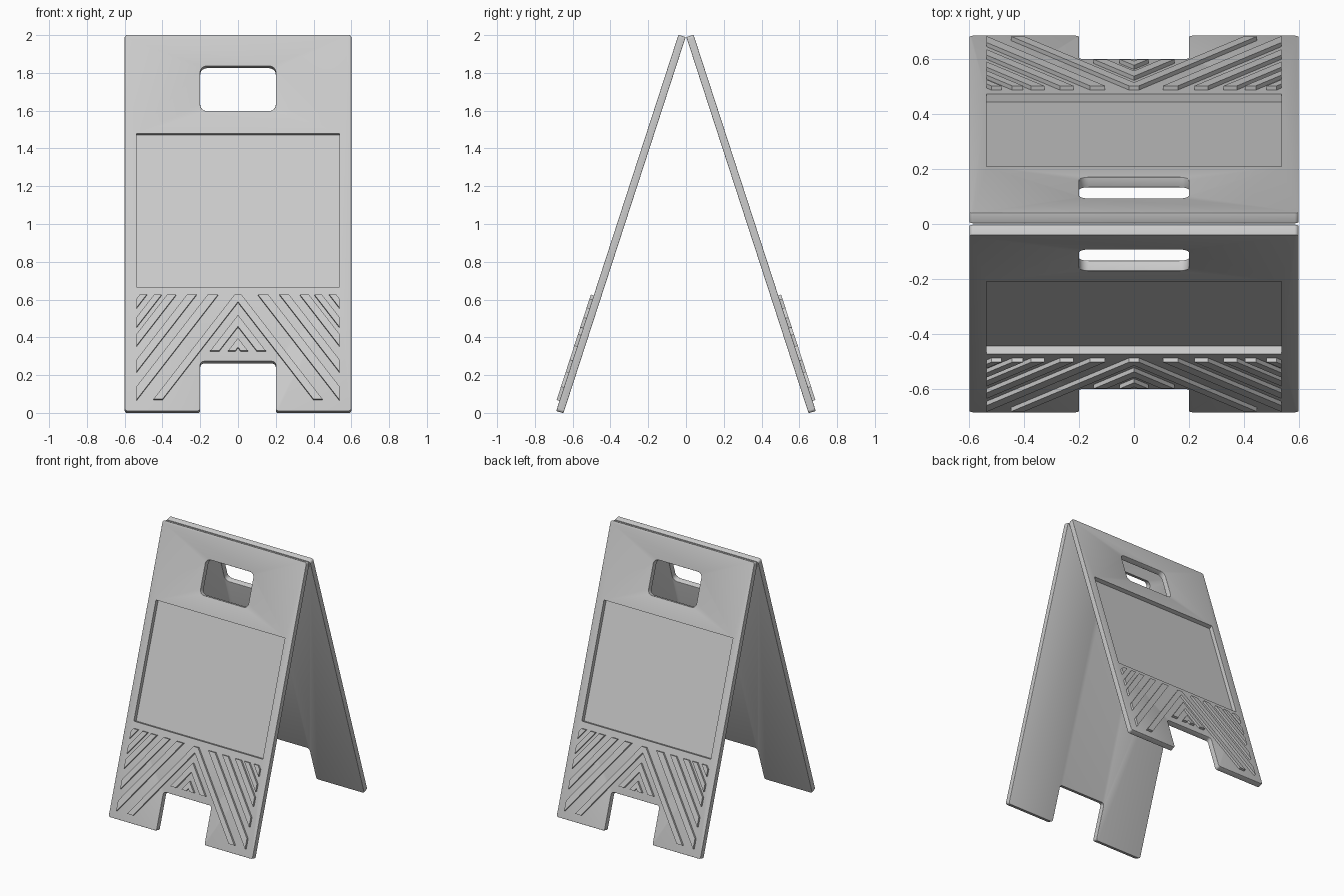
import bpy, bmesh, math
from mathutils import Matrix, Vector

cube = bpy.data.objects.get("Cube")
if cube:
    bpy.data.objects.remove(cube, do_unlink=True)

THICK, LENGTH, HALF_W = 0.04, 2.094, 0.60
TILT = math.radians(18)
SLOPE = 1.356                      # rise over run of the raised stripes
TOP, LOW, MID = 0.643, 0.06, 0.33  # stripe limits measured up the panel
SIDE = 0.538

grey = bpy.data.materials.new("plastic_grey")
grey.use_nodes = True
COLOUR = (0.6, 0.6, 0.6, 1)
grey.diffuse_color = COLOUR
grey.node_tree.nodes["Principled BSDF"].inputs["Base Color"].default_value = COLOUR


def rounded(corners, segs=6):
    """Outline from (x, v, radius) corners, with each corner arced."""
    pts = []
    for i, (x, v, r) in enumerate(corners):
        p = Vector((x, v))
        a = (Vector(corners[i - 1][:2]) - p).normalized()
        b = (Vector(corners[(i + 1) % len(corners)][:2]) - p).normalized()
        centre = p + (a + b) * r
        for k in range(segs + 1):
            t = k / segs * math.pi / 2
            pts.append(centre - b * r * math.cos(t) - a * r * math.sin(t))
    return pts


def rect(x, v0, v1, r):
    return rounded([(-x, v0, r), (x, v0, r), (x, v1, r), (-x, v1, r)])


def add_prism(bm, pts, w0, w1):
    """Extrude a flat outline from depth w0 to w1."""
    face = bm.faces.new([bm.verts.new((p[0], p[1], w0)) for p in pts])
    ext = bmesh.ops.extrude_face_region(bm, geom=[face])["geom"]
    bmesh.ops.translate(bm, vec=(0, 0, w1 - w0),
                        verts=[g for g in ext if isinstance(g, bmesh.types.BMVert)])


def make(name, outlines, w0, w1):
    bm = bmesh.new()
    for pts in outlines:
        add_prism(bm, pts, w0, w1)
    bmesh.ops.recalc_face_normals(bm, faces=bm.faces)
    mesh = bpy.data.meshes.new(name)
    bm.to_mesh(mesh)
    bm.free()
    mesh.materials.append(grey)
    ob = bpy.data.objects.new(name, mesh)
    bpy.context.collection.objects.link(ob)
    return ob


def cut(ob, cutter):
    mod = ob.modifiers.new("cut", "BOOLEAN")
    mod.operation, mod.solver, mod.object = "DIFFERENCE", "EXACT", cutter
    cutter.hide_render = True


# Panel board with a foot notch at the bottom edge
board = make("front_panel", [rounded([
    (-HALF_W, 0, 0.015), (-0.2, 0, 0.015), (-0.2, 0.276, 0.02), (0.2, 0.276, 0.02),
    (0.2, 0, 0.015), (HALF_W, 0, 0.015), (HALF_W, LENGTH, 0.015), (-HALF_W, LENGTH, 0.015)])],
    0, THICK)

# Handle opening, softened edges, then the sharp sign recess
handle_cutter = make("handle_cutter", [rect(0.2, 1.67, 1.92, 0.035)], -0.1, 0.1)
recess_cutter = make("recess_cutter", [[(-SIDE, 0.69), (SIDE, 0.69), (SIDE, 1.545), (-SIDE, 1.545)]],
                     THICK - 0.03, 0.1)
cut(board, handle_cutter)
bev = board.modifiers.new("soft_edges", "BEVEL")
bev.width, bev.segments, bev.limit_method = 0.007, 3, "ANGLE"
bev.angle_limit = math.radians(40)
cut(board, recess_cutter)

deps = bpy.context.evaluated_depsgraph_get()
baked = bpy.data.meshes.new_from_object(board.evaluated_get(deps))
board.modifiers.clear()
board.data = baked
for c in (handle_cutter, recess_cutter):
    bpy.data.objects.remove(c, do_unlink=True)

# Raised stripes: slanted bars at both sides
outlines = []
for inner, outer in ((0.105, 0.16), (0.22, 0.27), (0.327, 0.375), (0.404, 0.444), (0.483, 0.52)):
    for s in (-1, 1):
        outlines.append([(s * inner, TOP), (s * outer, TOP),
                         (s * SIDE, TOP - (SIDE - outer) * SLOPE),
                         (s * SIDE, TOP - (SIDE - inner) * SLOPE)])
# Chevrons in the middle
for inner, outer, base in ((0.40, 0.448, LOW), (0.10, 0.147, MID), (0.015, 0.052, MID)):
    peak = base + outer * SLOPE
    flat = max(0, (peak - TOP) / SLOPE)
    crest = [(-flat, TOP), (flat, TOP)] if flat > 0 else [(0, peak)]
    outlines.append([(-outer, base)] + crest +
                    [(outer, base), (inner, base), (0, base + inner * SLOPE), (-inner, base)])
stripes = make("front_stripes", outlines, THICK - 0.004, THICK + 0.016)

# Shade, lean the panel, and repeat it turned about for the back
lean = Matrix.Translation((0, -0.649, -0.002)) @ Matrix.Rotation(math.pi / 2 - TILT, 4, "X")
turn = Matrix.Rotation(math.pi, 4, "Z")
for ob in (board, stripes):
    bpy.ops.object.select_all(action="DESELECT")
    ob.select_set(True)
    bpy.context.view_layer.objects.active = ob
    bpy.ops.object.shade_smooth_by_angle(angle=math.radians(35))
    twin = ob.copy()
    twin.name = ob.name.replace("front", "back")
    bpy.context.collection.objects.link(twin)
    ob.matrix_world = lean
    twin.matrix_world = turn @ lean
